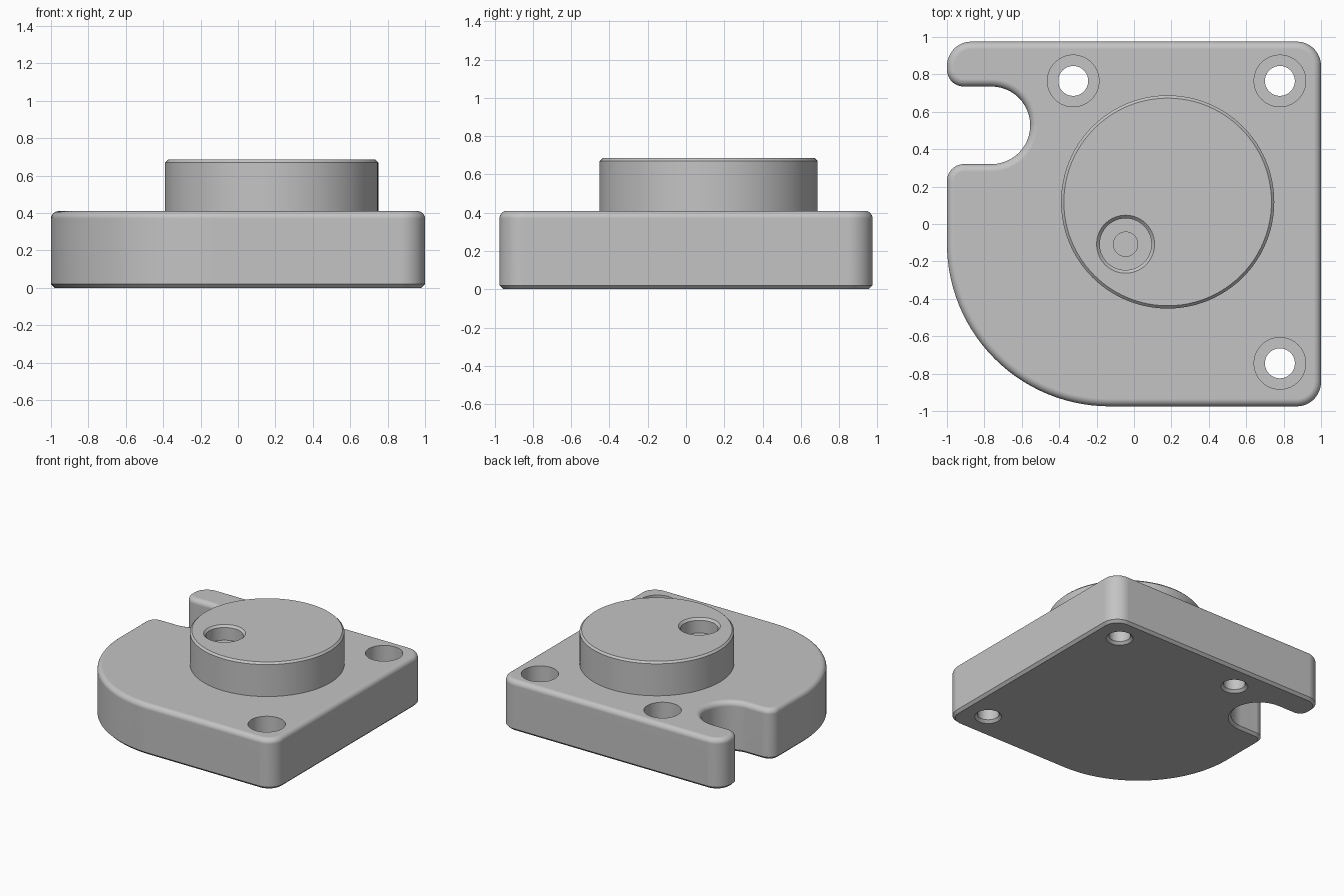
import bpy, bmesh
from math import sin, cos, pi
from mathutils import Vector

cube = bpy.data.objects.get("Cube")
if cube:
    bpy.data.objects.remove(cube)

grey = bpy.data.materials.new("plain grey")
grey.use_nodes = True
colour = (0.55, 0.55, 0.55, 1)
grey.diffuse_color = colour
grey.node_tree.nodes["Principled BSDF"].inputs["Base Color"].default_value = colour


def loft(name, rings):
    """Closed solid through a stack of equal-length rings of points."""
    bm = bmesh.new()
    loops = [[bm.verts.new(p) for p in ring] for ring in rings]
    n = len(loops[0])
    for low, high in zip(loops, loops[1:]):
        for i in range(n):
            j = (i + 1) % n
            bm.faces.new((low[i], low[j], high[j], high[i]))
    bm.faces.new(loops[0][::-1])
    bm.faces.new(loops[-1])
    bmesh.ops.recalc_face_normals(bm, faces=bm.faces)
    mesh = bpy.data.meshes.new(name)
    bm.to_mesh(mesh)
    bm.free()
    mesh.materials.append(grey)
    obj = bpy.data.objects.new(name, mesh)
    bpy.context.collection.objects.link(obj)
    return obj


def lathe(name, centre, profile, sides=72):
    """Solid of revolution from (radius, height) pairs."""
    cx, cy = centre
    turns = [2 * pi * i / sides for i in range(sides)]
    return loft(name, [[(cx + r * cos(a), cy + r * sin(a), z) for a in turns]
                       for r, z in profile])


def rounded_outline(corners):
    """Points with outward normals for a right-angled outline with round corners."""
    result = []
    for i, (x, y, r) in enumerate(corners):
        p = Vector((x, y))
        back = (Vector(corners[i - 1][:2]) - p).normalized()
        ahead = (Vector(corners[(i + 1) % len(corners)][:2]) - p).normalized()
        side = 1 if (-back).cross(ahead) > 0 else -1
        steps = 28 if r > 0.5 else 12
        for k in range(steps + 1):
            t = pi / 2 * k / steps
            out = -(ahead * cos(t) + back * sin(t))
            result.append((p + r * (back + ahead) + r * out, out * side))
    return result


def combine(target, tool, operation):
    mod = target.modifiers.new(operation.lower(), 'BOOLEAN')
    mod.operation = operation
    mod.solver = 'EXACT'
    mod.object = tool
    bpy.ops.object.select_all(action='DESELECT')
    bpy.context.view_layer.objects.active = target
    target.select_set(True)
    bpy.ops.object.modifier_apply(modifier=mod.name)
    bpy.data.objects.remove(tool)


# Base plate: one big rounded corner and a side slot
TOP = 0.41
outline = rounded_outline([
    (-1, -0.975, 0.87), (1, -0.975, 0.13), (1, 0.975, 0.13), (-1, 0.975, 0.13),
    (-1, 0.735, 0.09), (-0.555, 0.735, 0.207), (-0.555, 0.32, 0.207), (-1, 0.32, 0.09)])

# Bottom chamfer, straight wall, rounded top edge
FILLET = 0.04
levels = [(0.02, 0), (0, 0.02)]
for k in range(7):
    t = pi / 2 * k / 6
    levels.append((FILLET * (1 - cos(t)), TOP - FILLET + FILLET * sin(t)))
plate = loft("mounting_plate", [[(*(p - inset * n), z) for p, n in outline]
                                for inset, z in levels])

# Raised round boss with a chamfered rim
boss = lathe("boss", (0.18, 0.118),
             [(0.57, 0.2), (0.57, 0.67), (0.555, 0.685)], 96)
combine(plate, boss, 'UNION')

# Counterbored screw holes
for centre in ((-0.325, 0.765), (0.78, 0.765), (0.78, -0.745)):
    hole = lathe("screw_hole", centre,
                 [(0.11, -0.01), (0.08, 0.02), (0.08, 0.2), (0.138, 0.2), (0.138, 0.5)])
    combine(plate, hole, 'DIFFERENCE')

# Stepped off-centre socket in the boss
socket = lathe("socket", (-0.045, -0.108),
               [(0.065, 0.42), (0.065, 0.565), (0.138, 0.565), (0.138, 0.668), (0.175, 0.705)])
combine(plate, socket, 'DIFFERENCE')

# Smooth curves, crisp rims, flat broad faces
bpy.ops.object.shade_smooth_by_angle(angle=0.45)
weighted = plate.modifiers.new("flat_faces", 'WEIGHTED_NORMAL')
weighted.keep_sharp = True
